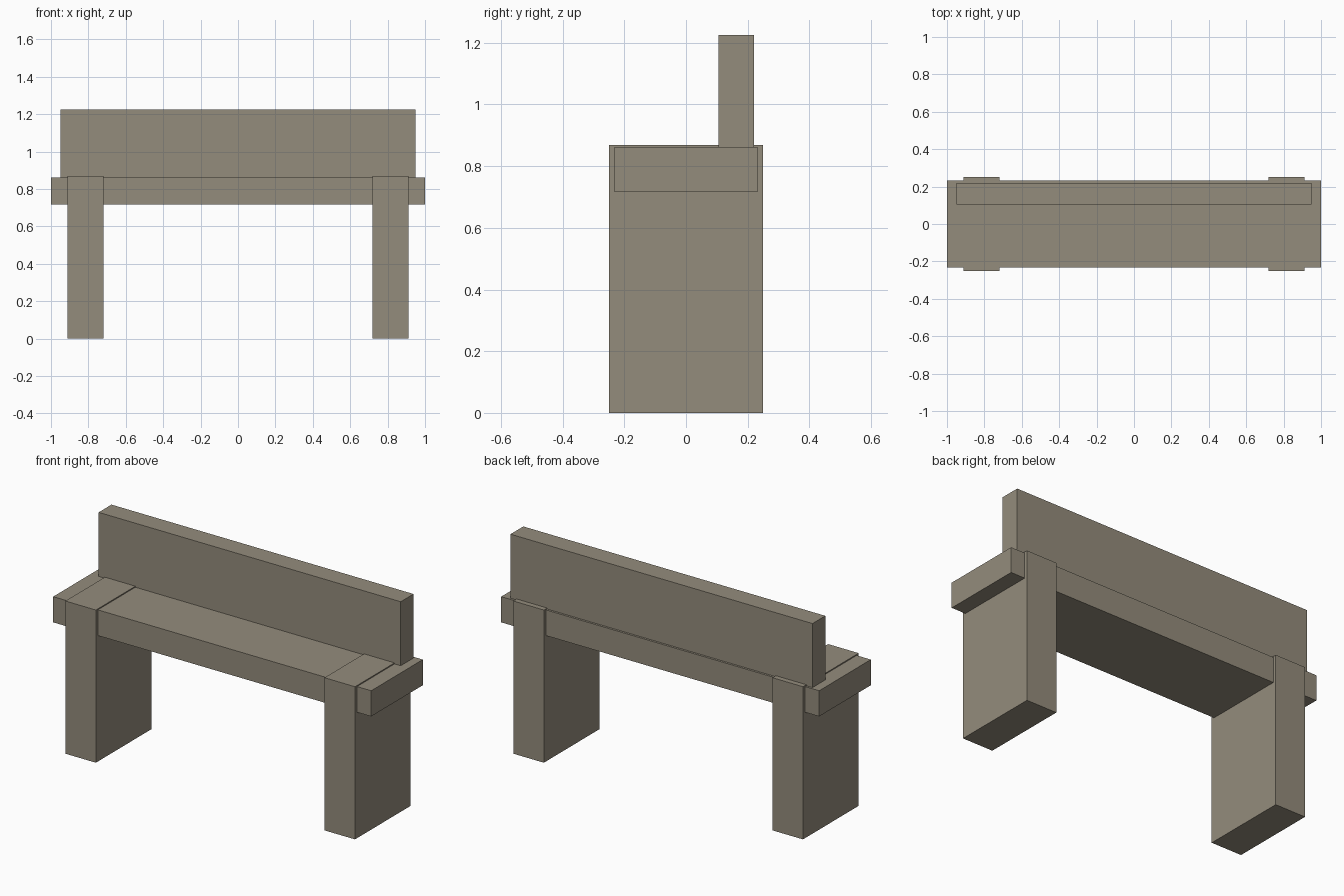
import bpy
import bmesh
from mathutils import Vector

if "Cube" in bpy.data.objects:
    bpy.data.objects.remove(bpy.data.objects["Cube"], do_unlink=True)

# Single weathered stone colour
stone = bpy.data.materials.new("weathered_stone")
stone.use_nodes = True
colour = (0.296, 0.262, 0.202, 1.0)
stone.diffuse_color = colour
stone.node_tree.nodes["Principled BSDF"].inputs["Base Color"].default_value = colour


def block(name, low, high):
    """Add a sharp-edged box spanning two opposite corners."""
    low, high = Vector(low), Vector(high)
    bm = bmesh.new()
    bmesh.ops.create_cube(bm, size=1)
    bmesh.ops.scale(bm, vec=high - low, verts=bm.verts)
    mesh = bpy.data.meshes.new(name)
    bm.to_mesh(mesh)
    bm.free()
    mesh.materials.append(stone)
    obj = bpy.data.objects.new(name, mesh)
    obj.location = (low + high) / 2
    bpy.context.collection.objects.link(obj)
    return obj


# Seat slab
block("seat", (-1, -0.232, 0.716), (1, 0.232, 0.862))

# Upright backrest standing on the rear of the seat
block("backrest", (-0.95, 0.105, 0.862), (0.95, 0.22, 1.226))

# Slab legs, slightly proud of the seat at front, back and top
for name, x in (("left_leg", 0.815), ("right_leg", -0.815)):
    block(name, (x - 0.096, -0.25, 0), (x + 0.096, 0.25, 0.868))
